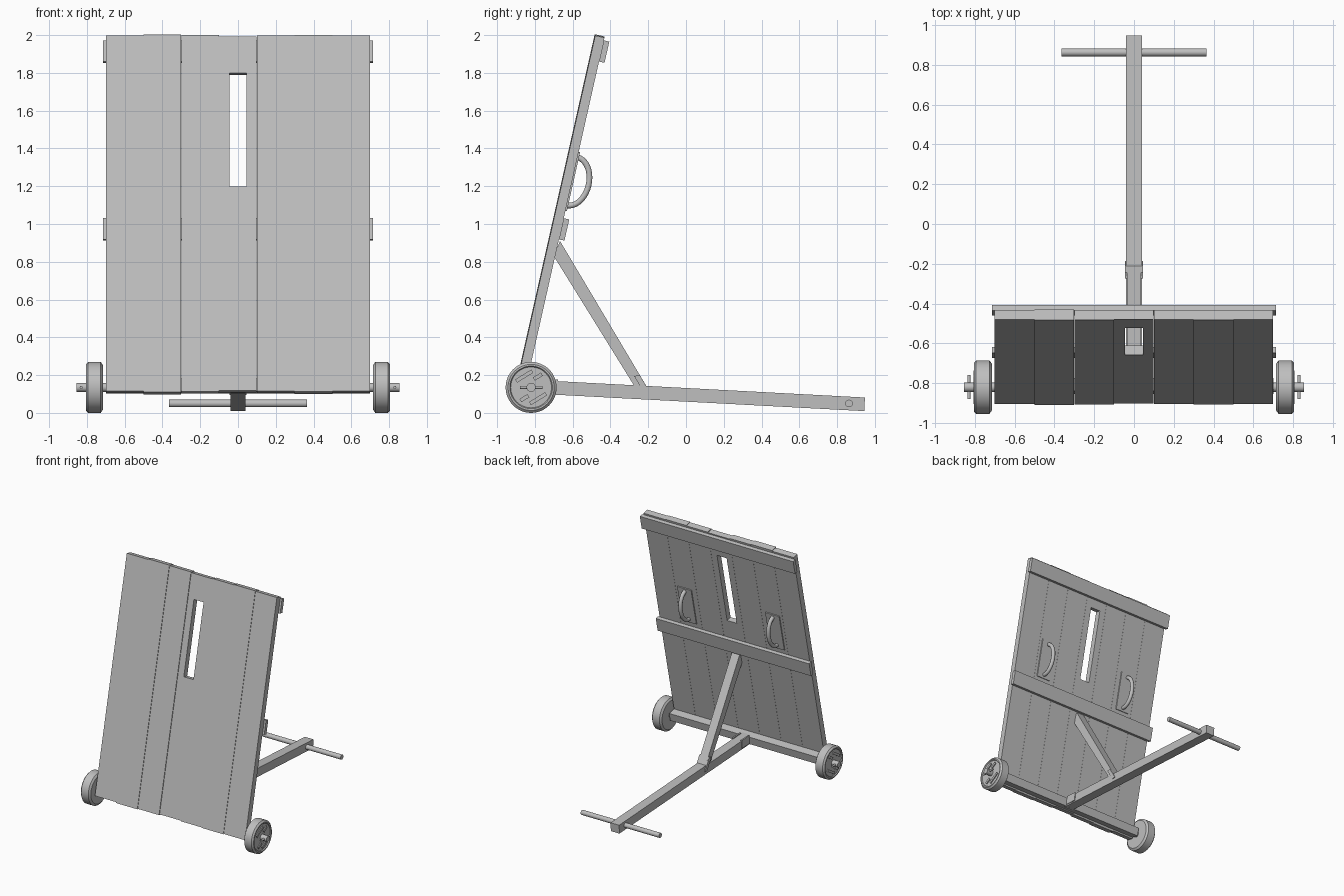
import bpy, bmesh, math
from mathutils import Matrix, Vector

old = bpy.data.objects.get("Cube")
if old:
    bpy.data.objects.remove(old, do_unlink=True)

grey = bpy.data.materials.new("plain_grey")
grey.use_nodes = True
colour = (0.52, 0.52, 0.52, 1)
grey.diffuse_color = colour
grey.node_tree.nodes["Principled BSDF"].inputs["Base Color"].default_value = colour

# Leaning frame of the board: x across, y through its thickness, z up its face
TILT = math.radians(12.7)
BOARD = Matrix.Translation((0, -0.905, 0.115)) @ Matrix.Rotation(-TILT, 4, 'X')
# Sloping frame of the drawbar: y runs along it
BAR = Matrix.Translation((0, -0.78, 0.137)) @ Matrix.Rotation(-0.053, 4, 'X')
FLAT = Matrix.Identity(4)
AXLE_Y, AXLE_Z = -0.82, 0.135


def finish(name, bm, frame=FLAT, smooth=False):
    bmesh.ops.recalc_face_normals(bm, faces=bm.faces)
    mesh = bpy.data.meshes.new(name)
    bm.to_mesh(mesh)
    bm.free()
    mesh.materials.append(grey)
    obj = bpy.data.objects.new(name, mesh)
    obj.matrix_world = frame
    bpy.context.collection.objects.link(obj)
    if smooth:
        bpy.ops.object.select_all(action='DESELECT')
        obj.select_set(True)
        bpy.context.view_layer.objects.active = obj
        bpy.ops.object.shade_smooth_by_angle(angle=math.radians(35))
    return obj


def add_box(bm, lo, hi):
    lo, hi = Vector(lo), Vector(hi)
    m = Matrix.Translation((lo + hi) / 2) @ Matrix.Diagonal((*(hi - lo), 1))
    bmesh.ops.create_cube(bm, size=1, matrix=m)


def box(name, lo, hi, frame=FLAT):
    bm = bmesh.new()
    add_box(bm, lo, hi)
    return finish(name, bm, frame)


def prism(name, outline, x0, x1):
    """Side outline (y, z) extruded across x."""
    bm = bmesh.new()
    face = bm.faces.new([bm.verts.new((x0, y, z)) for y, z in outline])
    new = bmesh.ops.extrude_face_region(bm, geom=[face])["geom"]
    moved = [v for v in new if isinstance(v, bmesh.types.BMVert)]
    bmesh.ops.translate(bm, verts=moved, vec=(x1 - x0, 0, 0))
    return finish(name, bm)


def rod(name, centre, axis, radius, length, frame=FLAT):
    bm = bmesh.new()
    turn = Vector((0, 0, 1)).rotation_difference(Vector(axis)).to_matrix().to_4x4()
    bmesh.ops.create_cone(bm, cap_ends=True, segments=24, radius1=radius, radius2=radius,
                          depth=length, matrix=Matrix.Translation(centre) @ turn)
    return finish(name, bm, frame, True)


def lathe(name, profile, frame):
    """Closed spin of (x, radius) points about the x axis."""
    bm = bmesh.new()
    verts = [bm.verts.new((x, 0, r)) for x, r in profile]
    edges = [bm.edges.new(pair) for pair in zip(verts, verts[1:])]
    bmesh.ops.spin(bm, geom=verts + edges, cent=(0, 0, 0), axis=(1, 0, 0),
                   angle=math.tau, steps=48)
    bmesh.ops.remove_doubles(bm, verts=bm.verts, dist=0.0001)
    return finish(name, bm, frame, True)


# Seven planks with slightly uneven ends; the middle one has a viewing slot
LENGTH, THICK = 1.93, 0.05
uneven = [0, 0.006, 0.002, -0.004, 0, 0.003, 0]
for i, shift in enumerate(uneven):
    x0 = -0.7 + 0.2 * i
    x1 = x0 + 0.199
    y0 = -shift * 0.7
    bottom, top = -shift, LENGTH + shift
    bm = bmesh.new()
    if i == 3:
        slot_low, slot_high, half = 1.112, 1.727, 0.045
        add_box(bm, (x0, y0, bottom), (x1, THICK, slot_low))
        add_box(bm, (x0, y0, slot_high), (x1, THICK, top))
        add_box(bm, (x0, y0, slot_low), (-half, THICK, slot_high))
        add_box(bm, (half, y0, slot_low), (x1, THICK, slot_high))
    else:
        add_box(bm, (x0, y0, bottom), (x1, THICK, top))
    finish(f"plank_{i + 1}", bm, BOARD)

# Battens and axle beam across the back
for name, low in (("top_batten", 1.8), ("middle_batten", 0.835)):
    box(name, (-0.715, THICK, low), (0.715, 0.08, low + 0.115), BOARD)
box("axle_beam", (-0.7, THICK, 0.012), (0.7, 0.115, 0.08), BOARD)

# Drawbar with crossbar handle
box("drawbar", (-0.04, -0.03, -0.036), (0.04, 1.728, 0.036), BAR)
rod("crossbar_handle", (0, 1.645, 0), (1, 0, 0), 0.02, 0.73, BAR)

# Diagonal brace from the board down to the drawbar
prism("brace", [(-0.667, 0.91), (-0.70, 0.83), (-0.235, 0.08), (-0.185, 0.10)], -0.036, 0.036)

for side, s in (("left", 1), ("right", -1)):
    # Joint plates on the drawbar
    prism(f"{side}_brace_plate", [(-0.275, 0.195), (-0.245, 0.2), (-0.185, 0.1), (-0.215, 0.095)],
          s * 0.036, s * 0.046)
    box(f"{side}_beam_plate", (s * 0.04 - 0.006, 0, -0.025), (s * 0.04 + 0.006, 0.1, 0.045), BAR)

    # Grab handle on its backing plate
    cx = s * 0.41
    box(f"{side}_handle_plate", (cx - 0.065, THICK, 0.99), (cx + 0.065, 0.058, 1.31), BOARD)
    curve = bpy.data.curves.new(f"{side}_grab_handle", 'CURVE')
    curve.dimensions = '3D'
    curve.bevel_depth = 0.016
    curve.bevel_resolution = 3
    curve.use_fill_caps = True
    spline = curve.splines.new('POLY')
    steps = 20
    spline.points.add(steps)
    for k, p in enumerate(spline.points):
        a = math.pi * k / steps
        p.co = (cx, THICK + 0.09 * math.sin(a), 1.15 - 0.13 * math.cos(a), 1)
    spline.use_smooth = True
    curve.materials.append(grey)
    handle = bpy.data.objects.new(f"{side}_grab_handle", curve)
    handle.matrix_world = BOARD
    bpy.context.collection.objects.link(handle)

    # Wheel with a shallow dished face
    hub = Matrix.Translation((s * 0.715, AXLE_Y, AXLE_Z)) @ Matrix.Diagonal((s, 1, 1, 1))
    lathe(f"{side}_wheel", [(0, 0), (0, 0.118), (0.012, 0.135), (0.078, 0.135), (0.09, 0.122),
                            (0.09, 0.113), (0.083, 0.108), (0.083, 0)], hub)
    # Raised ribs on the wheel face
    for k, (y, z, half) in enumerate([(0, 0.07, 0.05), (0, -0.07, 0.05),
                                      (0.06, 0.03, 0.025), (-0.06, -0.03, 0.025)]):
        turned = Matrix.Translation((s * 0.8, AXLE_Y, AXLE_Z)) @ Matrix.Rotation(0.55, 4, 'X')
        box(f"{side}_wheel_rib_{k + 1}", (-0.006, y - half, z - 0.01),
            (0.006, y + half, z + 0.01), turned)
    # Axle stub and the pin through it
    rod(f"{side}_axle", (s * 0.765, AXLE_Y, AXLE_Z), (1, 0, 0), 0.024, 0.18)
    rod(f"{side}_axle_pin", (s * 0.83, AXLE_Y, AXLE_Z), (0, 1, 0), 0.008, 0.12)
